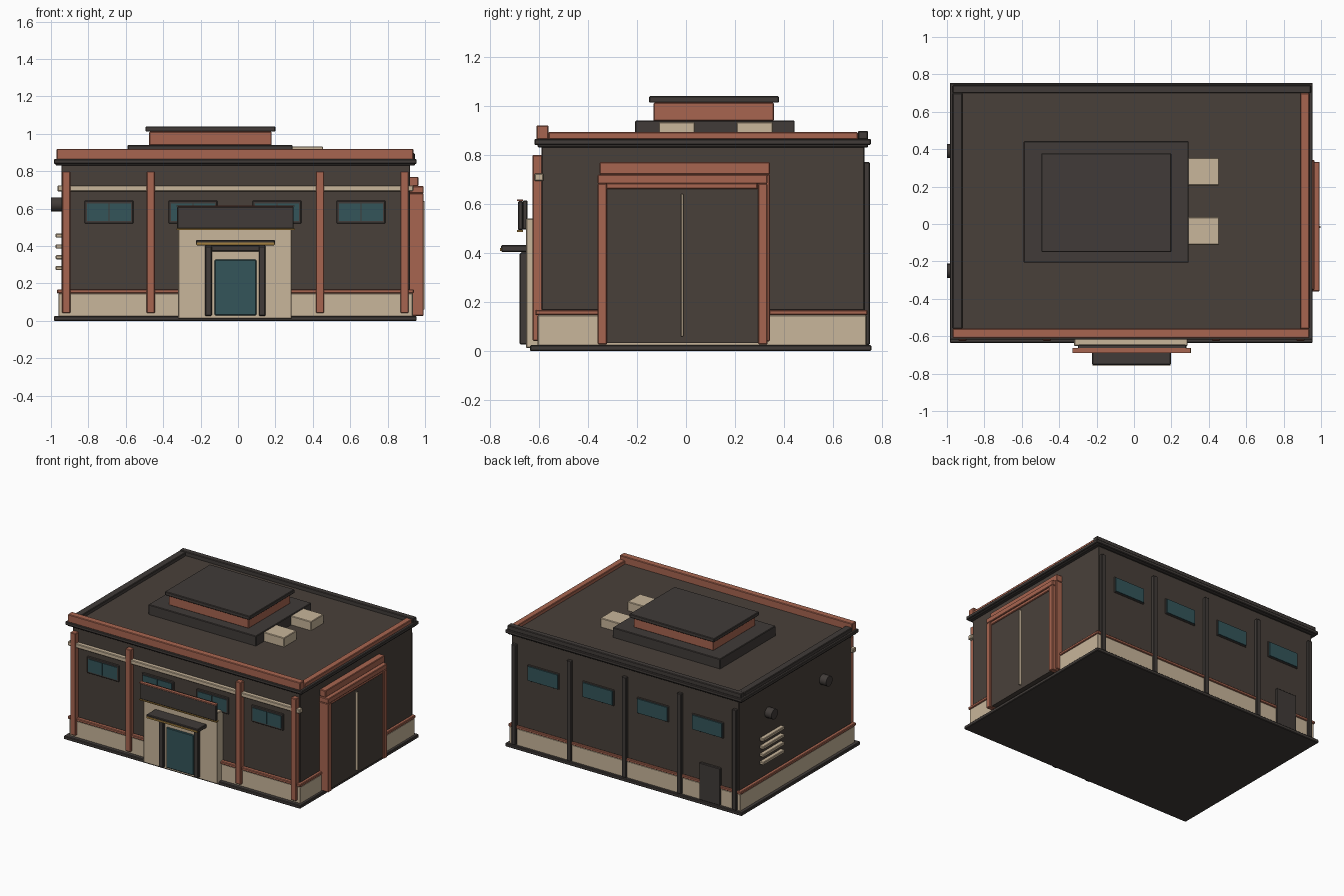
import bpy
import math


def material(name, rgb):
    m = bpy.data.materials.new(name)
    m.diffuse_color = (*rgb, 1.0)
    return m


BROWN = material("dark brown wall", (0.066, 0.051, 0.042))
CHAR = material("charcoal trim", (0.052, 0.044, 0.040))
BRICK = material("brick red", (0.39, 0.130, 0.080))
CREAM = material("cream stone", (0.58, 0.465, 0.325))
TEAL = material("teal glass", (0.034, 0.090, 0.102))
GOLD = material("gold trim", (0.36, 0.21, 0.05))


def finish(obj, name, mat, bevel):
    obj.name = name
    obj.data.materials.append(mat)
    if bevel:
        b = obj.modifiers.new("edge", 'BEVEL')
        b.width = bevel
        b.segments = 1
    return obj


def box(name, mat, x, y, z, bevel=0.004):
    """Box from (min, max) ranges on each axis."""
    size = [r[1] - r[0] for r in (x, y, z)]
    bpy.ops.mesh.primitive_cube_add(size=1, location=[(r[0] + r[1]) / 2 for r in (x, y, z)])
    obj = bpy.context.object
    obj.scale = size
    bpy.ops.object.transform_apply(location=False, rotation=False, scale=True)
    return finish(obj, name, mat, min(bevel, min(size) * 0.3))


def around(c, half):
    return (c - half, c + half)


# Main body, foundation and roof slab
box("foundation", CHAR, (-0.985, 0.955), (-0.635, 0.755), (0.0, 0.025))
box("plinth", CREAM, (-0.96, 0.935), (-0.605, 0.735), (0.02, 0.147))
box("plinth_band", BRICK, (-0.967, 0.94), (-0.613, 0.74), (0.147, 0.168))
box("walls", BROWN, (-0.945, 0.92), (-0.588, 0.727), (0.165, 0.84))
box("roof_slab_lower", CHAR, (-0.975, 0.945), (-0.605, 0.742), (0.83, 0.845))
box("roof_slab", CHAR, (-0.985, 0.955), (-0.618, 0.753), (0.84, 0.865))
box("roof_surface", BROWN, (-0.93, 0.90), (-0.58, 0.715), (0.86, 0.867), 0)

# Parapets
box("front_parapet", BRICK, (-0.97, 0.937), (-0.61, -0.56), (0.862, 0.92))
box("right_parapet", BRICK, (0.89, 0.937), (-0.56, 0.70), (0.862, 0.893))
box("back_parapet", CHAR, (-0.97, 0.945), (0.70, 0.742), (0.862, 0.897))
box("left_parapet", CHAR, (-0.97, -0.917), (-0.56, 0.70), (0.862, 0.893))

# Rooftop housing and cooling units
box("roof_platform", CHAR, (-0.59, 0.292), (-0.207, 0.443), (0.862, 0.94))
box("roof_housing", BRICK, (-0.475, 0.18), (-0.133, 0.358), (0.938, 1.012))
box("housing_cap", CHAR, (-0.495, 0.20), (-0.15, 0.378), (1.012, 1.04))
for y in (-0.037, 0.28):
    box("cooling_unit", CREAM, (0.288, 0.455), around(y, 0.074), (0.862, 0.933))

# Cream stripe and pilasters on the front, dark pilasters on the back
box("front_stripe", CREAM, (-0.965, 0.937), (-0.618, -0.58), (0.693, 0.724))
for i in range(5):
    x = -0.918 + i * 0.452
    if i != 2:
        box("front_pilaster", BRICK, around(x, 0.022), (-0.625, -0.58), (0.042, 0.80))
    box("back_pilaster", CHAR, around(x, 0.018), (0.72, 0.749), (0.025, 0.77))

# Windows between the pilasters
for i in range(4):
    x = -0.69 + i * 0.449
    box("front_window_frame", CHAR, around(x, 0.131), (-0.597, -0.58), (0.52, 0.643))
    for s in (-1, 1):
        box("front_window_pane", TEAL, around(x + s * 0.06, 0.0575), (-0.602, -0.59),
            (0.535, 0.628), 0)
    box("back_window_frame", CHAR, around(x, 0.13), (0.72, 0.734), (0.523, 0.642))
    box("back_window_pane", TEAL, around(x, 0.122), (0.725, 0.742), (0.53, 0.635), 0)

# Back service door
box("back_door", CHAR, (-0.80, -0.63), (0.72, 0.745), (0.025, 0.30))

# Front entrance
box("entrance_block", CREAM, (-0.32, 0.287), (-0.652, -0.58), (0.012, 0.54))
box("fascia_backing", CHAR, (-0.30, 0.28), (-0.666, -0.645), (0.495, 0.613))
box("fascia_board", CHAR, (-0.325, 0.298), (-0.684, -0.664), (0.493, 0.611))
box("fascia_top_trim", BRICK, (-0.328, 0.301), (-0.689, -0.664), (0.611, 0.618), 0)
box("fascia_bottom_trim", GOLD, (-0.328, 0.305), (-0.689, -0.664), (0.486, 0.493), 0)
box("entrance_canopy", CHAR, (-0.224, 0.197), (-0.753, -0.645), (0.404, 0.432))
box("canopy_trim", GOLD, (-0.222, 0.195), (-0.757, -0.75), (0.407, 0.42), 0)
for x in (-0.158, 0.129):
    box("entrance_post", CHAR, around(x, 0.018), (-0.678, -0.645), (0.027, 0.40))
box("entrance_lintel", CHAR, (-0.176, 0.147), (-0.674, -0.645), (0.372, 0.404))
box("entrance_door", TEAL, (-0.125, 0.098), (-0.664, -0.645), (0.03, 0.327))

# Large sliding door on the right: two stepped frames, two leaves, centre seam
OUTER, INNER = (-0.352, 0.342), (-0.36, 0.332)
for nm, span, w, z0, z1, x1 in (("outer_frame", OUTER, 0.05, 0.04, 0.77, 0.965),
                                ("inner_frame", INNER, 0.038, 0.027, 0.72, 0.993)):
    a, b = span
    box(nm + "_post", BRICK, (0.91, x1), (a, a + w), (z0, z1 - w))
    box(nm + "_post", BRICK, (0.91, x1), (b - w, b), (z0, z1 - w))
    box(nm + "_head", BRICK, (0.91, x1), (a, b), (z1 - w, z1))
box("door_track", BRICK, (0.91, 0.985), (-0.325, 0.292), (0.66, 0.684))
for a, b in ((-0.325, -0.016), (-0.016, 0.296)):
    box("door_leaf", BROWN, (0.91, 0.977), (a, b), (0.033, 0.662), 0)
box("door_seam", CREAM, (0.97, 0.998), (-0.021, -0.011), (0.06, 0.64), 0.002)

# Left wall: round vents and louvre slats
for y in (-0.25, 0.39):
    bpy.ops.mesh.primitive_cylinder_add(vertices=16, radius=0.038, depth=0.06,
                                        location=(-0.97, y, 0.622),
                                        rotation=(0, math.pi / 2, 0))
    vent = finish(bpy.context.object, "round_vent", CHAR, 0)
    bpy.ops.object.shade_smooth_by_angle()
for i in range(4):
    box("louvre_slat", CREAM, (-0.975, -0.94), around(0.36, 0.125),
        around(0.282 + i * 0.058, 0.011))
